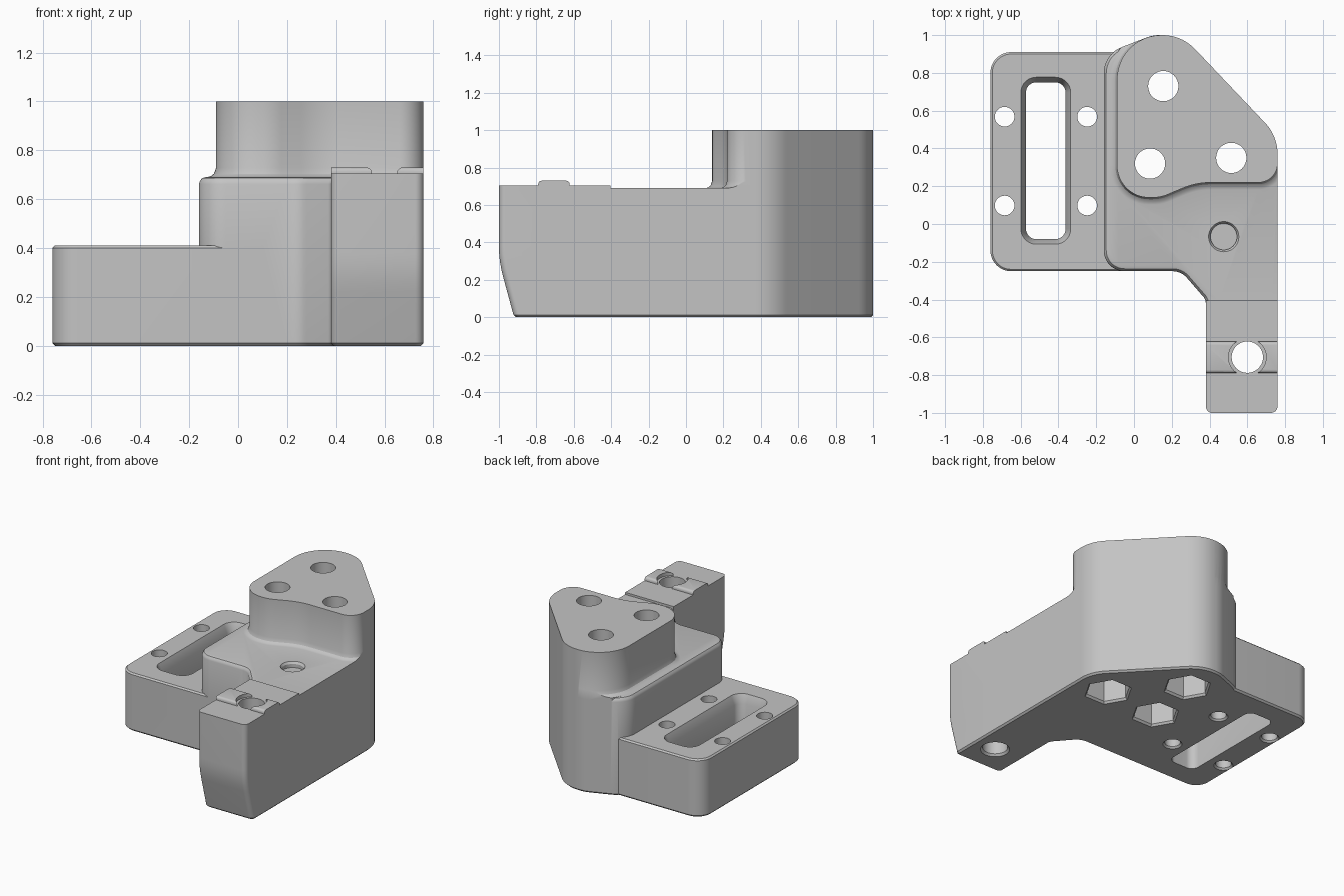
import bpy, bmesh
from math import sin, cos, tan, pi, atan2
from mathutils import Vector

cube = bpy.data.objects.get("Cube")
if cube:
    bpy.data.objects.remove(cube, do_unlink=True)

grey = bpy.data.materials.new("plain grey")
grey.use_nodes = True
colour = (0.55, 0.55, 0.55, 1)
grey.diffuse_color = colour
grey.node_tree.nodes["Principled BSDF"].inputs["Base Color"].default_value = colour


def rounded(corners, steps=12):
    """Counter-clockwise outline from (x, y, radius) corners."""
    pts = []
    for i, (x, y, r) in enumerate(corners):
        p = Vector((x, y))
        a = (Vector(corners[i - 1][:2]) - p).normalized()
        b = (Vector(corners[(i + 1) % len(corners)][:2]) - p).normalized()
        if r == 0:
            pts.append(p)
            continue
        half = a.angle(b) / 2
        centre = p + (a + b).normalized() * (r / sin(half))
        start = p + a * (r / tan(half)) - centre
        turn = 1 if a.y * b.x - a.x * b.y > 0 else -1
        ang = atan2(start.y, start.x)
        for k in range(steps + 1):
            t = ang + turn * (pi - 2 * half) * k / steps
            pts.append(centre + Vector((cos(t), sin(t))) * r)
    pts = [Vector((round(p.x, 5), round(p.y, 5))) for p in pts]
    return [p for i, p in enumerate(pts) if (p - pts[i - 1]).length > 1e-3]


def rect(x0, y0, x1, y1, r=0):
    return rounded([(x0, y0, r), (x1, y0, r), (x1, y1, r), (x0, y1, r)])


def ngon(x, y, r, n=48):
    return [Vector((x + r * cos(2 * pi * k / n), y + r * sin(2 * pi * k / n))) for k in range(n)]


def grow(outline, d):
    """Outline moved outward by d."""
    out = []
    for i, p in enumerate(outline):
        e = (p - outline[i - 1]).normalized()
        f = (outline[(i + 1) % len(outline)] - p).normalized()
        n, m = Vector((e.y, -e.x)), Vector((f.y, -f.x))
        out.append(p + (n + m) * (d / (1 + n.dot(m))))
    return out


def loft(name, outline, rings, along_x=False):
    """Solid through (height, growth) copies of an outline."""
    bm = bmesh.new()
    loops = []
    for h, d in rings:
        pts = grow(outline, d) if d else outline
        loops.append([bm.verts.new((h, p.x, p.y) if along_x else (p.x, p.y, h)) for p in pts])
    for lo, hi in zip(loops, loops[1:]):
        for i in range(len(lo)):
            bm.faces.new((lo[i - 1], lo[i], hi[i], hi[i - 1]))
    bm.faces.new(loops[0][::-1])
    bm.faces.new(loops[-1])
    bmesh.ops.recalc_face_normals(bm, faces=bm.faces)
    mesh = bpy.data.meshes.new(name)
    bm.to_mesh(mesh)
    bm.free()
    mesh.materials.append(grey)
    ob = bpy.data.objects.new(name, mesh)
    bpy.context.collection.objects.link(ob)
    return ob


def combine(base, tool, operation):
    """Apply a boolean and discard the tool."""
    mod = base.modifiers.new(operation.lower(), "BOOLEAN")
    mod.operation, mod.object, mod.solver = operation, tool, "EXACT"
    bpy.context.view_layer.objects.active = base
    bpy.ops.object.modifier_apply(modifier=mod.name)
    bpy.data.objects.remove(tool, do_unlink=True)


foot = [(0, -0.012), (0.012, 0)]

# Middle block, sharing its back right wall with the tower
back = [(0.76, 0.466, 0.24), (0.253, 1, 0.24)]
block = rounded([(-0.16, -0.25, 0.11), (0.25, -0.25, 0.1), (0.38, -0.4, 0.05),
                 (0.38, -0.6, 0), (0.76, -0.6, 0)] + back
                + [(0.1, 1, 0.2), (-0.16, 0.9, 0.15)])
body = loft("bracket_body", block, foot + [(0.662, 0), (0.675, -0.004), (0.686, -0.013), (0.69, -0.028)])
combine(body, loft("block_side", rect(0.45, -0.5, 0.76, 0.34), [(0.3, 0), (0.69, 0)]), "UNION")

# Low mounting plate
plate = rounded([(-0.76, -0.25, 0.11), (0.1, -0.25, 0), (0.1, 0.91, 0), (-0.76, 0.91, 0.11)])
combine(body, loft("plate", plate, foot + [(0.4, 0), (0.41, -0.01)]), "UNION")

# Tall tower with a curved fillet at its base
tower = rounded([(0.76, 0.22, 0.1)] + back + [(-0.09, 1, 0.235), (-0.09, 0.14, 0.17),
                                              (0.14, 0.14, 0.2), (0.33, 0.22, 0.4)])
combine(body, loft("tower", tower, [(0.3, 0), (1, 0)]), "UNION")
skirt = loft("tower_fillet", tower, [(0.66, 0.038), (0.69, 0.038), (0.694, 0.022),
                                     (0.704, 0.009), (0.728, 0), (0.735, -0.01)])
combine(skirt, loft("fillet_limit", block, [(0.5, 0), (0.9, 0)]), "INTERSECT")
combine(body, skirt, "UNION")

# Front arm with a tapered toe
arm_outline = rounded([(0.38, -1, 0.035), (0.76, -1, 0.035), (0.76, -0.405, 0), (0.38, -0.405, 0)])
arm = loft("arm", arm_outline, foot + [(0.22, 0), (0.26, 0), (0.3, 0), (0.34, 0), (0.38, 0), (0.705, 0)])
for v in arm.data.vertices:
    if v.co.y < -0.7:
        z = v.co.z
        v.co.y += 0.27 * (0.3 - z) if z < 0.22 else 0.27 * max(0, 0.38 - z) ** 2 / 0.32
combine(body, arm, "UNION")

# Ridges across the arm, cleared around its hole
ridge_profile = rounded([(-0.79, 0.65, 0), (-0.622, 0.65, 0), (-0.622, 0.73, 0.018), (-0.79, 0.73, 0.018)], 4)
ridge = loft("ridge", ridge_profile, [(0.38, 0), (0.76, 0)], along_x=True)
combine(ridge, loft("ridge_cutter", ngon(0.6, -0.705, 0.1), [(0.5, 0), (1, 0)]), "DIFFERENCE")
combine(body, ridge, "UNION")


def cut(outline, rings):
    combine(body, loft("cutter", outline, rings), "DIFFERENCE")


# Tower bolt holes with hexagonal nut pockets underneath
for x, y in ((0.155, 0.73), (0.085, 0.32), (0.515, 0.35)):
    cut(ngon(x, y, 0.08), [(-0.1, 0), (1.1, 0)])
    cut(ngon(x, y, 0.15, 6), [(-0.02, 0.025), (0.015, 0), (0.4, 0)])

# Arm hole and plate holes, chamfered underneath
cut(ngon(0.6, -0.705, 0.083), [(-0.02, 0.03), (0.015, 0), (1.1, 0)])
for x in (-0.685, -0.248):
    for y in (0.098, 0.568):
        cut(ngon(x, y, 0.052, 32), [(-0.02, 0.03), (0.012, 0), (0.6, 0)])

# Long slot with a flared rim
cut(rect(-0.572, -0.08, -0.362, 0.75, 0.055), [(-0.1, 0), (0.35, 0), (0.41, 0.027), (0.5, 0.027)])

# Blind socket on the block
cut(ngon(0.475, -0.067, 0.07), [(0.65, 0), (0.675, 0), (0.69, 0.01), (0.75, 0.01)])

# Smooth the curves and keep the edges sharp
bpy.ops.object.select_all(action="DESELECT")
body.select_set(True)
bpy.context.view_layer.objects.active = body
bpy.ops.object.shade_smooth_by_angle(angle=pi / 7)
